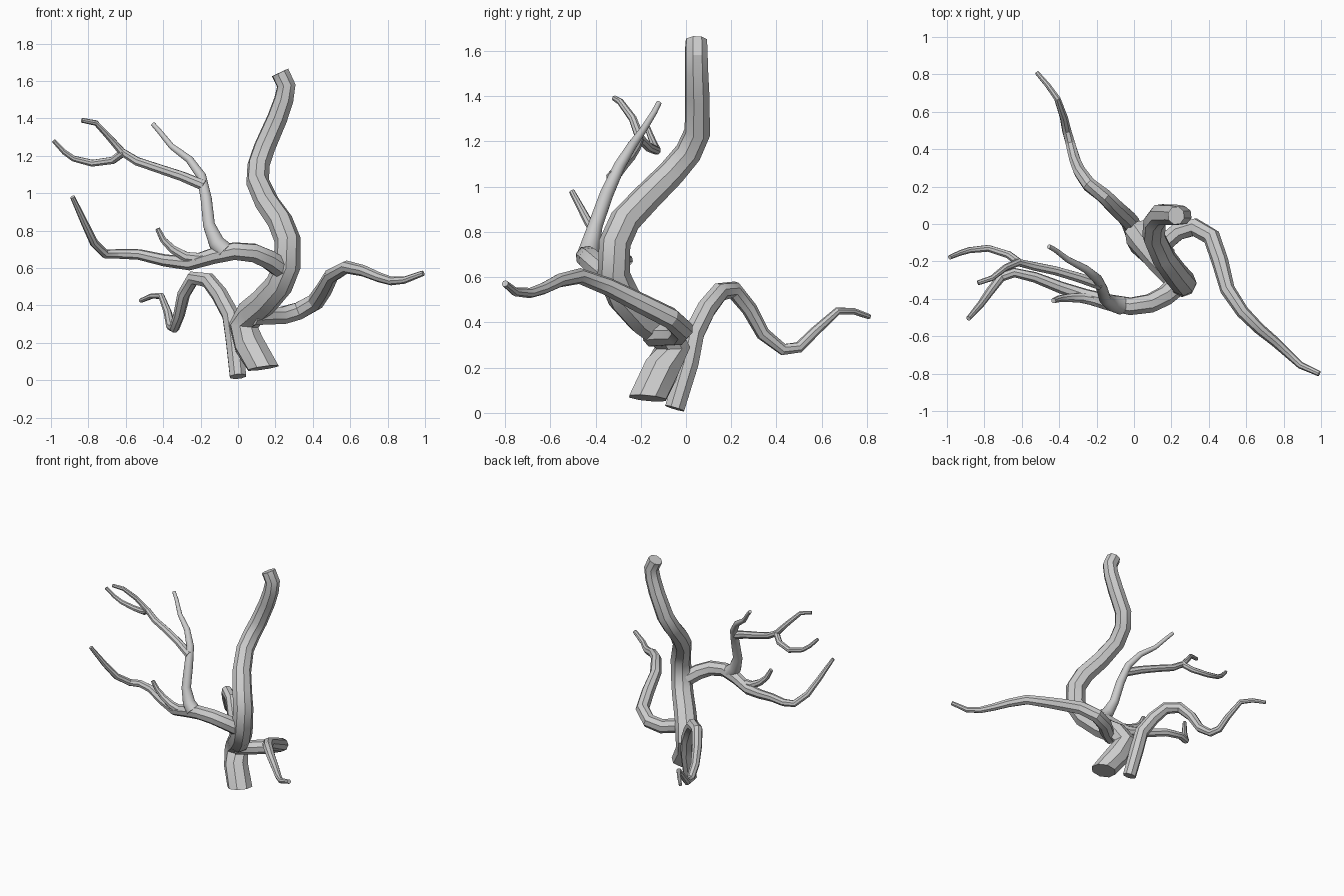
import bpy, bmesh, math
from mathutils import Vector


def tube(name, points, radii, sides=8, start_dir=None):
    """Swept, tapered, capped limb; radii are spread evenly over the length."""
    pts = [Vector(p) for p in points]
    n = len(pts)
    dist = [0.0]
    for a, b in zip(pts, pts[1:]):
        dist.append(dist[-1] + (b - a).length)
    bm = bmesh.new()
    rings, side = [], Vector((1, 0, 0))
    for i, p in enumerate(pts):
        before = (p - pts[i - 1]).normalized() if i else Vector()
        after = (pts[i + 1] - p).normalized() if i < n - 1 else Vector()
        tan = (before + after).normalized()
        if i == 0 and start_dir:
            tan = Vector(start_dir).normalized()
        if i == 0 and abs(tan.x) > 0.8:
            side = Vector((0, 0, 1))
        side = (side - tan * side.dot(tan)).normalized()
        up = tan.cross(side)
        t = dist[i] / dist[-1] * (len(radii) - 1)
        k = min(int(t), len(radii) - 2)
        r = radii[k] + (radii[k + 1] - radii[k]) * (t - k)
        ring = []
        for s in range(sides):
            a = 2 * math.pi * (s + 0.5) / sides
            ring.append(bm.verts.new(p + r * (math.cos(a) * side + math.sin(a) * up)))
        rings.append(ring)
    for a, b in zip(rings, rings[1:]):
        for s in range(sides):
            q = (s + 1) % sides
            bm.faces.new((a[s], a[q], b[q], b[s]))
    bm.faces.new(rings[0][::-1])
    bm.faces.new(rings[-1])
    mesh = bpy.data.meshes.new(name)
    bm.to_mesh(mesh)
    bm.free()
    obj = bpy.data.objects.new(name, mesh)
    bpy.context.collection.objects.link(obj)
    bpy.ops.object.select_all(action='DESELECT')
    obj.select_set(True)
    bpy.context.view_layer.objects.active = obj
    bpy.ops.object.shade_smooth_by_angle(angle=math.radians(32))
    return obj


# Twisting main trunk
tube("trunk", [
    (.135, -.17, .065), (.06, -.11, .19), (.03, -.06, .29), (.07, -.105, .36),
    (.14, -.19, .42), (.22, -.275, .51), (.262, -.32, .61), (.265, -.315, .75),
    (.225, -.27, .85), (.155, -.175, .95), (.105, -.065, 1.06), (.11, .01, 1.15),
    (.14, .05, 1.24), (.21, .05, 1.4), (.245, .047, 1.5), (.258, .046, 1.575),
    (.225, .045, 1.645)],
    (.088, .08, .074, .069, .062, .058, .05), start_dir=(-.15, .1, 1))

# Limb rising from the root and sweeping to the back
tube("back_branch", [
    (0, -.05, .02), (-.02, .01, .22), (-.04, .035, .35), (-.1, .09, .46),
    (-.16, .15, .535), (-.24, .21, .545), (-.29, .28, .46), (-.315, .34, .35),
    (-.34, .43, .28), (-.36, .5, .29), (-.375, .57, .36), (-.41, .67, .45),
    (-.46, .74, .45), (-.52, .81, .425)],
    (.047, .05, .045, .036, .028, .02, .012))

# Limb sweeping to the right and front
tube("right_branch", [
    (.08, -.15, .34), (.165, -.1, .345), (.235, -.04, .345), (.325, -.017, .37),
    (.415, -.07, .42), (.46, -.2, .485), (.5, -.35, .56), (.58, -.47, .605),
    (.67, -.56, .585), (.755, -.63, .55), (.82, -.69, .53), (.89, -.755, .535),
    (.99, -.8, .572)],
    (.05, .05, .045, .036, .026, .015))

# Main left limb and its short offshoot
tube("left_branch", [
    (.25, -.31, .585), (.165, -.385, .645), (.085, -.425, .68), (-.02, -.44, .69),
    (-.13, -.42, .665), (-.26, -.385, .625), (-.39, -.34, .64), (-.53, -.285, .672),
    (-.64, -.26, .675), (-.71, -.285, .675), (-.77, -.36, .735), (-.82, -.43, .84),
    (-.885, -.505, .98)],
    (.058, .052, .043, .032, .026, .022, .013))
tube("left_offshoot", [
    (-.1, -.43, .67), (-.2, -.41, .65), (-.28, -.395, .66), (-.35, -.395, .7),
    (-.4, -.4, .75), (-.43, -.41, .81)], (.036, .028, .014))

# Upright shoot with a smooth round section
tube("upright_shoot", [
    (-.07, -.435, .69), (-.115, -.425, .735), (-.155, -.4, .83), (-.17, -.35, .97),
    (-.195, -.295, 1.09), (-.26, -.24, 1.18), (-.355, -.19, 1.25), (-.42, -.14, 1.33),
    (-.455, -.12, 1.37)], (.05, .032, .03, .023, .016, .012), sides=16)

# Side shoot and its fork
tube("side_shoot", [
    (-.18, -.325, 1.04), (-.3, -.285, 1.09), (-.42, -.25, 1.13), (-.54, -.225, 1.17),
    (-.62, -.205, 1.22), (-.69, -.235, 1.3), (-.76, -.29, 1.375), (-.835, -.315, 1.39)],
    (.03, .026, .024, .018, .013))
tube("side_fork", [
    (-.61, -.21, 1.22), (-.67, -.165, 1.175), (-.78, -.13, 1.16), (-.88, -.14, 1.185),
    (-.93, -.155, 1.22), (-.985, -.178, 1.28)], (.022, .019, .012))
